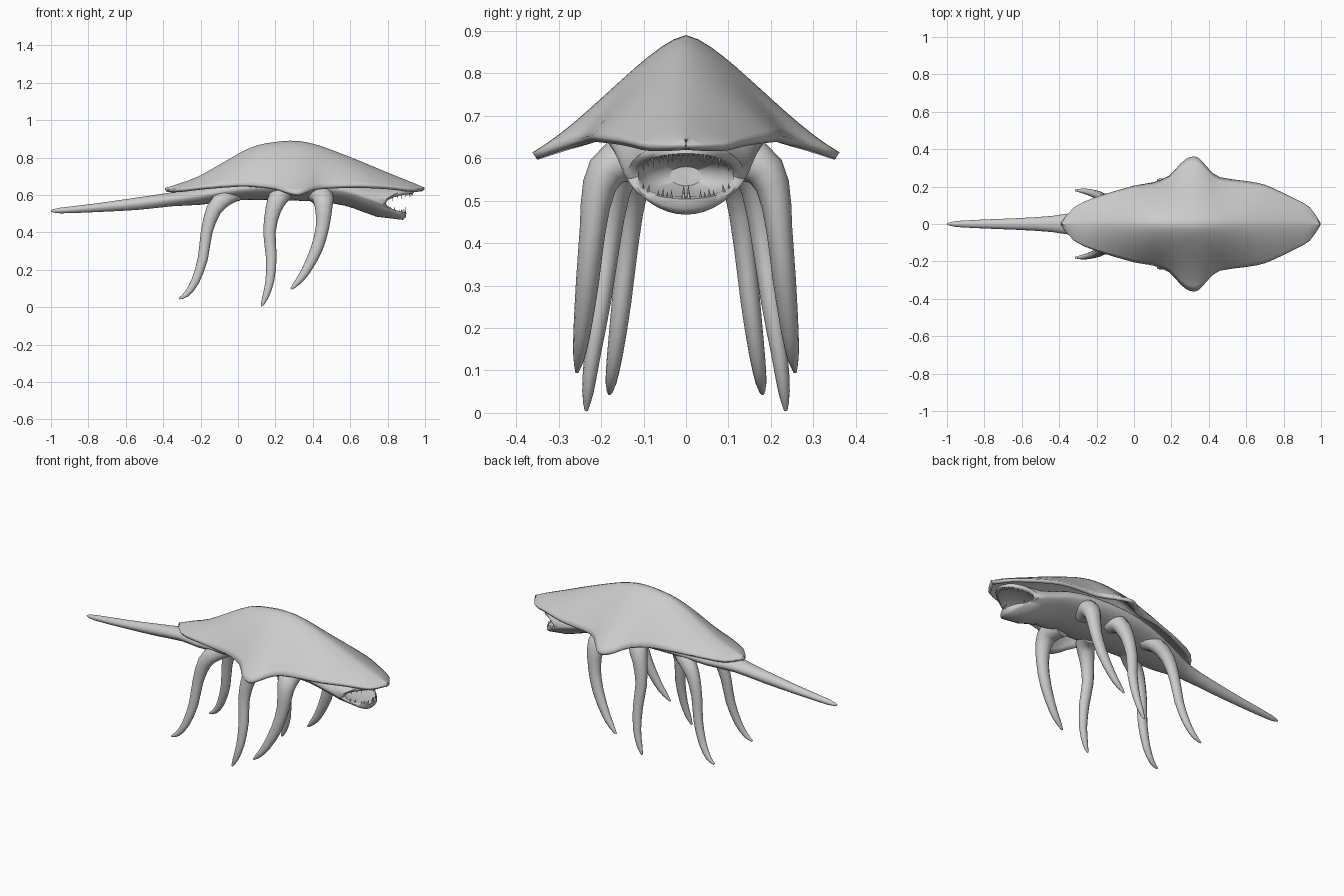
import bpy, bmesh, math
from mathutils import Vector

if "Cube" in bpy.data.objects:
    bpy.data.objects.remove(bpy.data.objects["Cube"])

grey = bpy.data.materials.new("plain grey")
grey.diffuse_color = (0.6, 0.6, 0.6, 1)
grey.use_nodes = True
grey.node_tree.nodes["Principled BSDF"].inputs["Base Color"].default_value = grey.diffuse_color


def smooth_rows(rows, steps):
    """Catmull-Rom interpolation of every column of a station table."""
    out = []
    for i in range(len(rows) - 1):
        a, b = rows[max(i - 1, 0)], rows[i]
        c, d = rows[i + 1], rows[min(i + 2, len(rows) - 1)]
        for k in range(steps):
            t = k / steps
            out.append([0.5 * (2 * q + (r - p) * t + (2 * p - 5 * q + 4 * r - s) * t * t
                               + (3 * q - p - 3 * r + s) * t ** 3)
                        for p, q, r, s in zip(a, b, c, d)])
    return out + [list(rows[-1])]


def loft(name, rings, closed=True, caps=True, angle=50):
    """Skin a list of point rings into one object."""
    bm = bmesh.new()
    vr = [[bm.verts.new(p) for p in ring] for ring in rings]
    n = len(vr[0])
    for a, b in zip(vr, vr[1:]):
        for j in range(n if closed else n - 1):
            k = (j + 1) % n
            bm.faces.new((a[j], a[k], b[k], b[j]))
    if caps:
        bm.faces.new(vr[0])
        bm.faces.new(vr[-1])
    bmesh.ops.recalc_face_normals(bm, faces=bm.faces)
    if not closed and sum(f.normal.z for f in bm.faces) < 0:
        bmesh.ops.reverse_faces(bm, faces=bm.faces)
    return finish(name, bm, angle)


def finish(name, bm, angle=50):
    me = bpy.data.meshes.new(name)
    bm.to_mesh(me)
    bm.free()
    me.materials.append(grey)
    ob = bpy.data.objects.new(name, me)
    bpy.context.collection.objects.link(ob)
    bpy.ops.object.select_all(action='DESELECT')
    ob.select_set(True)
    bpy.context.view_layer.objects.active = ob
    bpy.ops.object.shade_smooth_by_angle(angle=math.radians(angle))
    return ob


# Shell: x, half width, ridge height, rim height
shell = [
    (-.39, .006, .637, .628), (-.32, .09, .66, .632), (-.2, .145, .705, .645),
    (0, .205, .82, .657), (.1, .222, .865, .652), (.19, .26, .882, .64),
    (.25, .325, .889, .623), (.30, .358, .89, .614), (.345, .354, .886, .617),
    (.40, .295, .874, .634), (.46, .25, .856, .645), (.6, .23, .803, .652),
    (.7, .21, .762, .652), (.8, .165, .72, .647), (.87, .13, .692, .64),
    (.94, .09, .664, .632), (.997, .006, .640, .63)]
rings = []
M = 12
for x, w, zt, zb in smooth_rows(shell, 2):
    flare = max(0, min(1, (w - .23) / .13))       # side fins sweep outward
    ring = []
    for j in range(-M, M + 1):
        t = abs(j) / M
        dome = 1 - t ** 1.55
        fin = 1 - 1.45 * t ** 1.45 + .45 * t ** 3
        ring.append((x, w * j / M, zb + (zt - zb) * (dome * (1 - flare) + fin * flare)))
    rings.append(ring)
ob = loft("shell", rings, closed=False, caps=False, angle=85)
mod = ob.modifiers.new("thickness", 'SOLIDIFY')
mod.thickness = .02
mod.offset = -1

# Body, tail and mouth as one skin: x, half width, top, bottom
body = [
    (-1, .003, .519, .511), (-.95, .016, .532, .502), (-.75, .026, .556, .509),
    (-.53, .036, .588, .521), (-.35, .056, .615, .540), (-.2, .108, .645, .548),
    (0, .16, .69, .572), (.2, .185, .72, .572), (.42, .185, .72, .565),
    (.57, .172, .70, .543), (.66, .158, .67, .513), (.74, .148, .65, .484)]
N = 40


def section(w, zt, zb, x, lower=1.2, upper=1.0):
    """Oval cross-section; exponents turn its halves keeled or boxy."""
    pts = []
    for j in range(N):
        a = 2 * math.pi * j / N
        s = math.sin(a)
        z = abs(s) ** upper if s > 0 else -abs(s) ** lower
        pts.append((x(s) if callable(x) else x, w * math.cos(a),
                    (zt + zb) / 2 + (zt - zb) / 2 * z))
    return pts


def lip(s):
    return .79 + (.15 if s > 0 else .11) * abs(s) ** 1.4


rings = [section(w, zt, zb, x, 1.2 + max(0, min(.5, 2 * (x - .45))))
         for x, w, zt, zb in smooth_rows(body, 2)]
rings += [section(.138, .636, .467, lambda s: lip(s) - .018, 1.7, .8),
          section(.125, .624, .482, lambda s: lip(s) - .002, 1.2, .7),
          section(.112, .611, .504, lip, .65, .65),
          section(.107, .607, .509, lambda s: lip(s) - .015, .65, .65),
          section(.09, .600, .518, .75, .65, .65),
          section(.04, .58, .535, .71)]
loft("body_and_tail", rings)

# Teeth along both jaws: the sideways position gives the place on the lip
bm = bmesh.new()


def tooth(y, upper, length, radius):
    c = y / .112
    s = math.sqrt(max(0, 1 - c * c)) * (1 if upper else -1)
    z = .5575 + math.copysign(.0535 * abs(s) ** .65, s)
    base = Vector((lip(s) - .006, y, z))
    d = Vector((0, -.25 * c, -1 if upper else 1)).normalized()
    ret = bmesh.ops.create_cone(bm, segments=6, radius1=radius, radius2=.0004,
                                depth=length + .006, cap_ends=True)
    rot = d.to_track_quat('Z', 'Y')
    for v in ret['verts']:
        v.co = rot @ v.co + base + d * (length / 2 - .003)


for side in (-1, 1):
    tooth(side * .006, False, .032, .006)
    for i, y in enumerate((.035, .045, .056, .066, .09, .102)):
        tooth(side * y, False, (.02, .014)[i % 2], .004)
    for i, y in enumerate((.012, .024, .034, .044, .054, .064, .08, .092, .103)):
        tooth(side * y, True, (.022, .014, .018)[i % 3], .004)
finish("teeth", bm, 30)

# Legs: x, y, z, radius from shoulder to tip
legs = {
    "front_leg": [(.43, .09, .60, .06), (.452, .165, .59, .06), (.458, .204, .535, .047),
                  (.452, .22, .43, .036), (.42, .232, .31, .032), (.36, .245, .19, .024),
                  (.315, .252, .13, .016), (.283, .257, .097, .005)],
    "middle_leg": [(.24, .08, .615, .06), (.22, .14, .595, .056), (.188, .167, .52, .042),
                   (.168, .183, .4, .033), (.178, .2, .27, .029), (.17, .22, .14, .023),
                   (.145, .231, .05, .016), (.126, .235, .006, .005)],
    "back_leg": [(-.01, .06, .615, .055), (-.07, .105, .587, .05), (-.13, .126, .52, .041),
                 (-.168, .138, .4, .031), (-.188, .152, .26, .027), (-.228, .167, .14, .022),
                 (-.275, .177, .07, .015), (-.314, .18, .046, .005)]}


def tube(name, path, sides=12):
    rows = smooth_rows(path, 2)
    pts = [Vector(r[:3]) for r in rows]
    rings = []
    for i, (p, r) in enumerate(zip(pts, rows)):
        d = (pts[min(i + 1, len(pts) - 1)] - pts[max(i - 1, 0)]).normalized()
        u = d.cross(Vector((1, 0, 0))).normalized()
        v = d.cross(u)
        rings.append([p + r[3] * (.85 * u * math.cos(a) + v * math.sin(a))
                      for a in (2 * math.pi * k / sides for k in range(sides))])
    return loft(name, rings)


for name, path in legs.items():
    for side, label in ((1, "left"), (-1, "right")):
        tube(f"{name}_{label}", [(x, side * y, z, r) for x, y, z, r in path])
